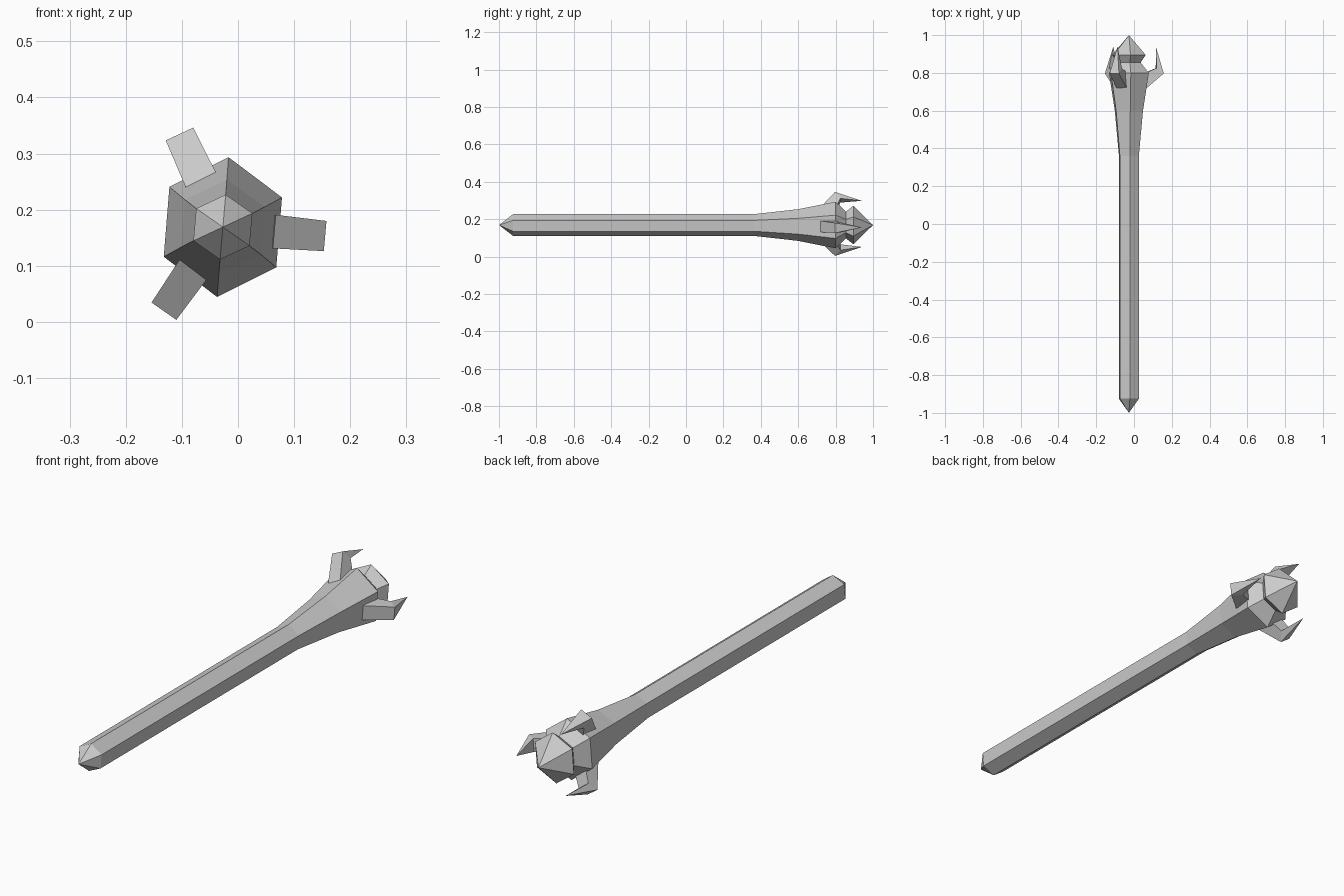
import bpy
import bmesh
from math import cos, sin, radians

cube = bpy.data.objects.get("Cube")
if cube:
    bpy.data.objects.remove(cube)

AXIS_X, AXIS_Z = -0.027, 0.169

grey = bpy.data.materials.new("plain grey")
grey.use_nodes = True
colour = (0.6, 0.6, 0.6, 1)
grey.diffuse_color = colour
grey.node_tree.nodes["Principled BSDF"].inputs["Base Color"].default_value = colour


def finish(bm, name):
    bmesh.ops.remove_doubles(bm, verts=bm.verts, dist=0.0005)
    bmesh.ops.recalc_face_normals(bm, faces=bm.faces)
    mesh = bpy.data.meshes.new(name)
    bm.to_mesh(mesh)
    bm.free()
    mesh.materials.append(grey)
    obj = bpy.data.objects.new(name, mesh)
    obj.location = (AXIS_X, 0, AXIS_Z)
    bpy.context.collection.objects.link(obj)
    return obj


def hex_lathe(name, profile):
    """Six-sided body along y from (y, radius, width scale) rings."""
    bm = bmesh.new()
    rings = []
    for y, r, squash in profile:
        angles = [radians(85 + 60 * k) for k in range(6)]
        rings.append([bm.verts.new((r * squash * cos(a), y, r * sin(a))) for a in angles])
    for a, b in zip(rings, rings[1:]):
        for k in range(6):
            n = (k + 1) % 6
            bm.faces.new((a[k], a[n], b[n], b[k]))
    # Merge the rings of zero radius into points
    bmesh.ops.dissolve_degenerate(bm, edges=bm.edges, dist=0.0005)
    return finish(bm, name)


def claw(name, angle):
    """Hooked prism: (radius, y, half width) outline swept across its width."""
    outline = [(0.092, 0.72, 0.03), (0.183, 0.797, 0.027), (0.143, 0.94, 0),
               (0.145, 0.825, 0.027), (0.085, 0.80, 0.03)]
    bm = bmesh.new()
    sides = [[bm.verts.new((r, y, s * w)) for r, y, w in outline] for s in (-1, 1)]
    a, b = sides
    for k in range(5):
        n = (k + 1) % 5
        bm.faces.new((a[k], a[n], b[n], b[k]))
    for s in sides:
        # Split each side into arm and spike
        bm.faces.new((s[0], s[1], s[3], s[4]))
        bm.faces.new((s[1], s[2], s[3]))
    bmesh.ops.dissolve_degenerate(bm, edges=bm.edges, dist=0.0005)
    obj = finish(bm, name)
    obj.rotation_euler.y = -radians(angle)
    return obj


# Handle with pointed pommel, flaring head, neck groove and pointed crystal
hex_lathe("shaft_and_head", [
    (-1.0, 0, 1), (-0.925, 0.058, 1), (0.36, 0.058, 1), (0.6, 0.085, 0.97),
    (0.8, 0.125, 0.93), (0.855, 0.072, 0.95), (0.895, 0.103, 0.95), (1.0, 0, 1)])

# Three claws around the head
for name, angle in (("left_claw", -5), ("upper_claw", 115), ("lower_claw", 235)):
    claw(name, angle)
